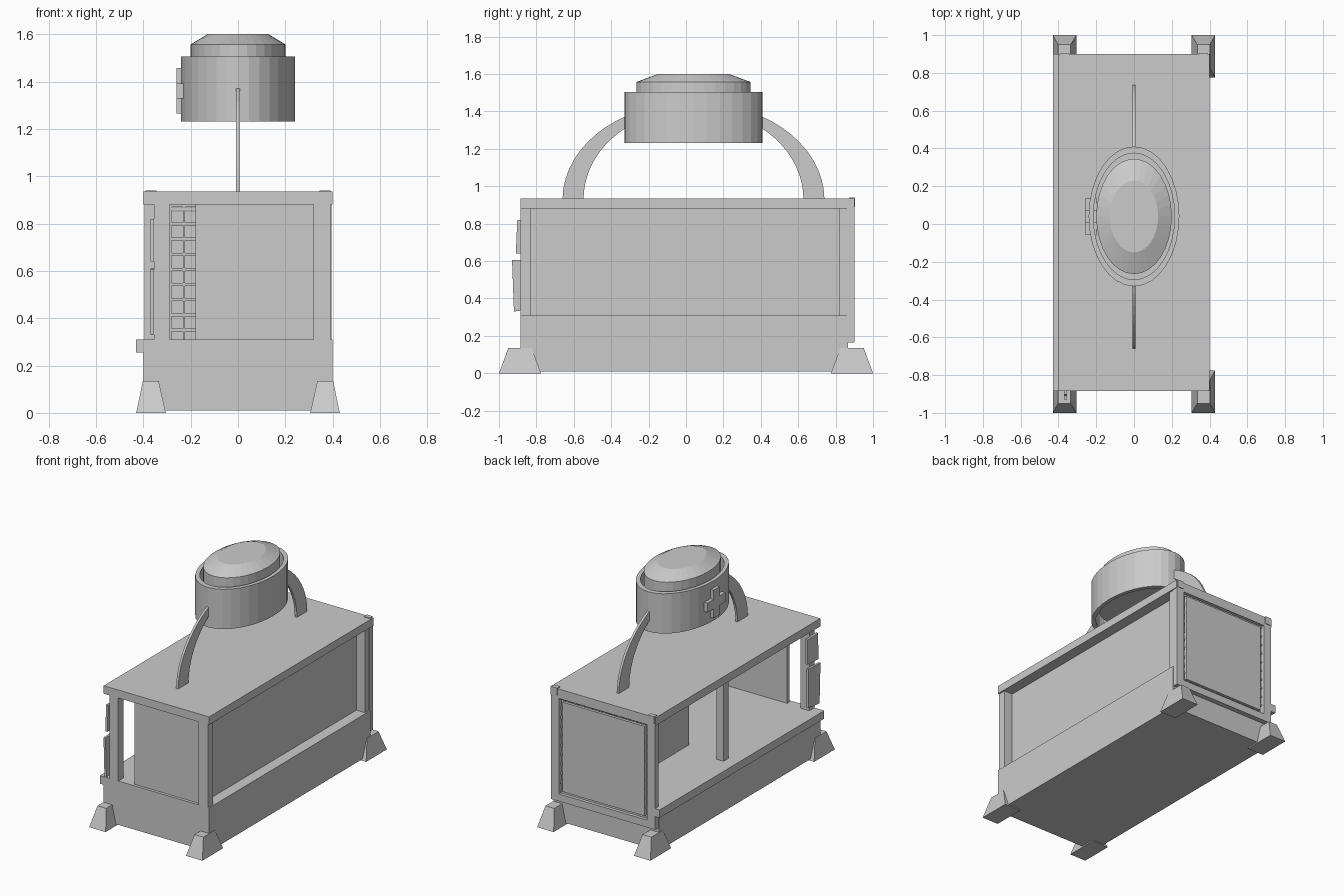
import bpy, bmesh, math

if "Cube" in bpy.data.objects:
    bpy.data.objects.remove(bpy.data.objects["Cube"])


def make(name, verts, faces):
    me = bpy.data.meshes.new(name)
    me.from_pydata(verts, [], faces)
    bm = bmesh.new()
    bm.from_mesh(me)
    bmesh.ops.recalc_face_normals(bm, faces=bm.faces)
    bm.to_mesh(me)
    bm.free()
    ob = bpy.data.objects.new(name, me)
    bpy.context.collection.objects.link(ob)
    return ob


def loft(name, rings, closed=False):
    """Skin equal-length rings; cap the ends, or join last ring to first."""
    n, m = len(rings[0]), len(rings)
    faces = []
    for r in range(m if closed else m - 1):
        a, b = r * n, ((r + 1) % m) * n
        faces += [(a + i, a + (i + 1) % n, b + (i + 1) % n, b + i) for i in range(n)]
    if not closed:
        faces += [tuple(range(n)), tuple(range((m - 1) * n, m * n))]
    return make(name, [v for r in rings for v in r], faces)


def rect(x0, x1, y0, y1, z):
    return [(x0, y0, z), (x1, y0, z), (x1, y1, z), (x0, y1, z)]


def box(name, x0, x1, y0, y1, z0, z1):
    return loft(name, [rect(x0, x1, y0, y1, z0), rect(x0, x1, y0, y1, z1)])


def extrude_x(name, pts, x0, x1):
    return loft(name, [[(x, y, z) for y, z in pts] for x in (x0, x1)])


CY = 0.04


def ellipse(rx, ry, z, n=32):
    return [(rx * math.cos(2 * math.pi * i / n), CY + ry * math.sin(2 * math.pi * i / n), z)
            for i in range(n)]


# Base, side counter and roof
box("base", -0.4, 0.4, -0.885, 0.865, 0.01, 0.31)
box("side_counter", -0.43, -0.39, -0.885, 0.9, 0.255, 0.31)
box("roof", -0.4, 0.4, -0.885, 0.9, 0.88, 0.935)

# Flared feet at the corners
for sx in (-1, 1):
    for sy in (-1, 1):
        loft("foot", [rect(sx * 0.305, sx * 0.43, sy * 0.775, sy, 0),
                      rect(sx * 0.335, sx * 0.402, sy * 0.825, sy * 0.95, 0.135)])

# Posts
for x0, x1 in ((-0.355, -0.29), (0.32, 0.39)):
    for y0, y1 in ((-0.885, -0.83), (0.82, 0.87)):
        box("corner_post", x0, x1, y0, y1, 0.31, 0.88)
box("middle_post", -0.345, -0.29, 0.03, 0.085, 0.31, 0.88)

# Wall panels
box("front_panel", -0.18, 0.325, -0.865, -0.84, 0.31, 0.88)
box("right_panel", 0.305, 0.325, -0.865, 0.865, 0.31, 0.88)
box("inner_partition", -0.03, -0.005, 0.01, 0.85, 0.31, 0.88)

# Back frame, door and lattice
for s in (-1, 1):
    a, b = sorted((s * 0.335, s * 0.395))
    box("back_frame_side", a, b, 0.862, 0.9, 0.165, 0.935)
    a, b = sorted((s * 0.345, s * 0.39))
    box("back_bracket", a, b, 0.872, 0.904, 0.888, 0.94)
for z0, z1 in ((0.165, 0.215), (0.87, 0.935)):
    box("back_frame_rail", -0.335, 0.335, 0.862, 0.9, z0, z1)
box("back_door", -0.312, 0.312, 0.875, 0.895, 0.235, 0.85)
for i in range(11):
    z = 0.222 + i * 0.064
    if z < 0.87:
        box("lattice_rung", -0.335, 0.335, 0.855, 0.88, z - 0.006, z + 0.006)
for i in range(12):
    x = -0.285 + i * 0.057
    if x < 0.32:
        box("lattice_bar", x - 0.004, x + 0.004, 0.857, 0.877, 0.215, 0.87)

# Thin plates beside the front opening
extrude_x("lower_plate", [(-0.8, 0.345), (-0.92, 0.33), (-0.93, 0.605), (-0.8, 0.61)], -0.37, -0.355)
extrude_x("upper_plate", [(-0.79, 0.645), (-0.91, 0.64), (-0.902, 0.82), (-0.79, 0.815)], -0.37, -0.355)

# Curved arms carrying the lamp
N = 10
for s in (-1, 1):
    outer, inner = [], []
    for i in range(N + 1):
        a = math.radians(60) * i / N
        b = math.radians(53) * i / N
        outer.append((CY + s * 0.70 * math.cos(a), 0.93 + 0.52 * math.sin(a)))
        inner.append((CY + s * 0.588 * math.cos(b), 0.93 + 0.485 * math.sin(b)))
    rings = [[(-0.008, *o), (0.008, *o), (0.008, *p), (-0.008, *p)] for o, p in zip(outer, inner)]
    loft("lamp_arm", rings)

# Oval lamp: hollow drum with a bevelled lens
loft("lamp_drum", [ellipse(0.24, 0.37, 1.232), ellipse(0.24, 0.37, 1.505),
                   ellipse(0.215, 0.335, 1.505), ellipse(0.215, 0.335, 1.232)], closed=True)
loft("lamp_lens", [ellipse(0.2, 0.305, 1.29), ellipse(0.2, 0.305, 1.557), ellipse(0.128, 0.19, 1.6)])

# Plus-shaped badge on the left of the drum
w, h, cz = 0.032, 0.096, 1.36
plus = [(w, h), (w, w), (h, w), (h, -w), (w, -w), (w, -h),
        (-w, -h), (-w, -w), (-h, -w), (-h, w), (-w, w), (-w, h)]
extrude_x("plus_badge", [(CY + y, cz + z) for y, z in plus], -0.26, -0.195)
